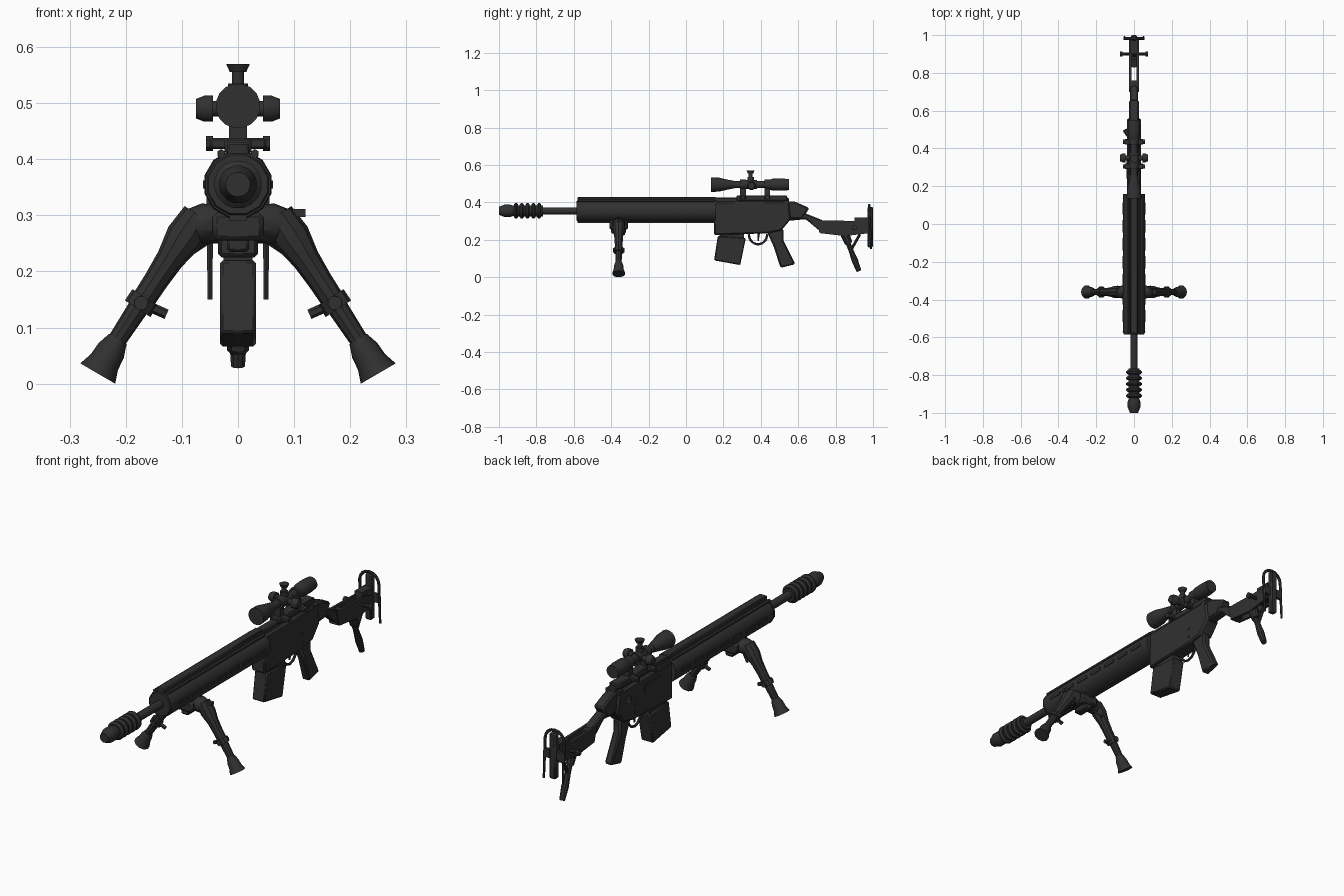
import bpy, bmesh, math
from mathutils import Vector

cube = bpy.data.objects.get("Cube")
if cube:
    bpy.data.objects.remove(cube)

black = bpy.data.materials.new("black metal")
black.use_nodes = True
black.diffuse_color = (.03, .03, .03, 1)
black.node_tree.nodes["Principled BSDF"].inputs["Base Color"].default_value = black.diffuse_color


def finish(name, bm):
    bmesh.ops.recalc_face_normals(bm, faces=bm.faces)
    mesh = bpy.data.meshes.new(name)
    bm.to_mesh(mesh)
    bm.free()
    mesh.materials.append(black)
    part = bpy.data.objects.new(name, mesh)
    bpy.context.collection.objects.link(part)
    part.select_set(True)
    bpy.context.view_layer.objects.active = part
    return part


def slab(name, outline, half_width, bevel=0, offset=0):
    """Side outline of (y, z) points, extruded across x around the offset."""
    bm = bmesh.new()
    face = bm.faces.new([bm.verts.new((offset - half_width, y, z)) for y, z in outline])
    grown = bmesh.ops.extrude_face_region(bm, geom=[face])["geom"]
    verts = [v for v in grown if isinstance(v, bmesh.types.BMVert)]
    bmesh.ops.translate(bm, verts=verts, vec=(2 * half_width, 0, 0))
    part = finish(name, bm)
    if bevel:
        modifier = part.modifiers.new("bevel", 'BEVEL')
        modifier.width, modifier.segments = bevel, 1
    return part


def box(name, half_width, front, back, bottom, top, bevel=0, offset=0):
    outline = [(front, bottom), (back, bottom), (back, top), (front, top)]
    return slab(name, outline, half_width, bevel, offset)


def tube(name, start, end, *radii, sides=12):
    """Round part whose radii are spaced evenly from start to end."""
    start, end = Vector(start), Vector(end)
    turn = (end - start).to_track_quat('Z', 'Y')
    if len(radii) == 1:
        radii *= 2
    bm = bmesh.new()
    rings = []
    for k, radius in enumerate(radii):
        centre = start.lerp(end, k / (len(radii) - 1))
        angles = [math.tau * (i + .5) / sides for i in range(sides)]
        rings.append([bm.verts.new(centre + turn @ Vector((radius * math.cos(a), radius * math.sin(a), 0)))
                      for a in angles])
    for lower, upper in zip(rings, rings[1:]):
        for i in range(sides):
            j = (i + 1) % sides
            bm.faces.new((lower[i], lower[j], upper[j], upper[i]))
    bm.faces.new(rings[0])
    bm.faces.new(rings[-1])
    return finish(name, bm)


def axial(name, front, back, height, *radii, sides=16):
    return tube(name, (0, front, height), (0, back, height), *radii, sides=sides)


def chain(name, points, radius, sides=6):
    for start, end in zip(points, points[1:]):
        tube(name, start, end, radius, sides=sides)


def mirror(*parts):
    for part in parts:
        part.modifiers.new("mirror", 'MIRROR').use_bisect_axis[0] = False


BORE = .355
SCOPE = .495
BIPOD = -.36

# Barrel and muzzle brake
axial("barrel", -.95, -.5, BORE, .019)
axial("muzzle_nose", -1, -.91, BORE, .022, .034, .034, .024)
axial("brake_core", -.92, -.765, BORE, .03)
for i in range(5):
    front = -.92 + i * .031
    axial("brake_ring", front, front + .022, BORE, .034, .043, .043, .034)

# Handguard with rails, side slots and a raised front collar
axial("handguard", -.58, .16, BORE, .06, sides=12)
axial("handguard_collar", -.585, -.57, BORE, .054, .062, sides=12)
box("top_rail", .02, -.58, .16, .4, .43, bevel=.004)
box("bottom_rail", .015, -.58, .15, .29, .31)
mirror(tube("rail_ridge", (.03, -.58, .41), (.03, .15, .41), .008, sides=6))
for i in range(7):
    front = -.52 + i * .095
    mirror(box("vent_plate", .003, front, front + .065, .348, .362, offset=.059))

# Receiver
slab("receiver", [(.15, .405), (.55, .405), (.56, .31), (.51, .25), (.44, .235), (.15, .225)],
     half_width=.036, bevel=.007)
box("receiver_rail", .02, .15, .55, .4, .425, bevel=.004)
slab("receiver_tang", [(.53, .405), (.58, .405), (.66, .37), (.62, .31), (.53, .31)],
     half_width=.026, bevel=.008)
box("charging_handle", .036, .52, .55, .39, .41)
box("ejection_port", .003, .24, .36, .33, .37, offset=-.036)
tube("forward_assist", (-.03, .47, .35), (-.05, .5, .35), .013, sides=8)
for height in (.27, .31):
    tube("receiver_pin", (-.039, .43, height), (.039, .43, height), .008, sides=8)

# Magazine, grip and trigger
slab("magazine", [(.17, .22), (.32, .21), (.29, .065), (.15, .09)], half_width=.032, bevel=.005)
box("magazine_neck", .026, .18, .31, .2, .24)
slab("pistol_grip", [(.43, .25), (.52, .26), (.52, .2), (.585, .07), (.505, .05), (.47, .16)],
     half_width=.02, bevel=.008)
guard = [math.pi * (1 + i / 6) for i in range(7)]
chain("trigger_guard", [(0, .385 + .05 * math.cos(a), .23 + .055 * math.sin(a)) for a in guard], .006)
tube("trigger", (0, .39, .24), (0, .385, .195), .006, .004, sides=6)

# Stock, open between its two side plates
slab("stock_neck", [(.53, .36), (.63, .345), (.73, .305), (.73, .235), (.64, .31), (.53, .3)],
     half_width=.022, bevel=.006)
mirror(slab("stock_side", [(.7, .305), (.93, .3), (.975, .28), (.975, .235), (.85, .22), (.72, .235)],
            half_width=.006, offset=.02))
box("stock_front", .02, .71, .76, .24, .3)
box("stock_rear", .02, .9, .975, .24, .32)
mirror(tube("sling_stud", (.02, .9, .265), (.07, .9, .265), .008, sides=8),
       tube("sling_knob", (.06, .9, .265), (.075, .9, .265), .014, sides=8))

# Butt with an arched rim and hanging side strips
arch = [math.pi * i / 8 for i in range(9)]
chain("butt_arch", [(.05 * math.cos(a), .98, .335 + .05 * math.sin(a)) for a in arch], .007)
mirror(tube("butt_strip", (.05, .98, .34), (.05, .99, .15), .007, .005, sides=6))
box("butt_plate", .016, .97, 1, .16, .375, bevel=.005)
box("butt_crossbar", .05, .975, .99, .25, .29)

# Rear monopod
tube("rear_leg_socket", (0, .85, .23), (0, .87, .18), .024, .02, sides=10)
tube("rear_leg", (0, .86, .2), (0, .925, .032), .013, .013, .017, .013, sides=10)
tube("rear_leg_brace", (0, .93, .23), (0, .885, .15), .008, sides=8)

# Scope, turrets and mounts
axial("scope_tube", .2, .5, SCOPE, .019)
axial("scope_bell", .135, .26, SCOPE, .04, .038, .028, .02)
axial("scope_saddle", .31, .38, SCOPE, .025)
axial("scope_eyepiece", .43, .55, SCOPE, .02, .032, .033, .033, .03)
tube("turret_stem", (0, .345, SCOPE), (0, .345, .56), .011)
tube("turret_base", (0, .345, SCOPE), (0, .345, .535), .018)
tube("turret_cap", (0, .345, .555), (0, .345, .57), .015, .022)
mirror(tube("side_turret", (0, .35, .49), (.05, .35, .49), .014),
       tube("side_turret_cap", (.045, .35, .49), (.075, .35, .49), .024, .024, .018))
box("mount_base", .024, .27, .54, .41, .438, bevel=.004)
for front in (.29, .42):
    back = front + .03
    axial("scope_ring", front, back, SCOPE, .027)
    box("ring_foot", .016, front, back, .42, .48)
    box("ring_clamp", .05, front, back, .418, .438, bevel=.004)
    middle = (front + back) / 2
    mirror(tube("clamp_nut", (.045, middle, .428), (.057, middle, .428), .013, sides=6))

# Bipod
box("bipod_block", .045, -.41, -.31, .255, .305, bevel=.008)
box("bipod_clamp", .02, -.4, -.32, .235, .27, bevel=.005)
box("bipod_lever", .035, -.37, -.35, .297, .311, offset=.085)
hip = Vector((.07, BIPOD, .3))
ankle = Vector((.225, BIPOD, .063))
toe = Vector((.25, BIPOD, .018))
knee = hip.lerp(ankle, .66)
along = (ankle - hip).normalized()
mirror(tube("bipod_shoulder", (.035, BIPOD, .285), (.095, BIPOD, .285), .034, .036, .024, sides=10),
       tube("bipod_upper_leg", hip, knee, .03, .034, .025, .022, .021, sides=10),
       tube("bipod_collar", knee - along * .012, knee + along * .012, .027, sides=10),
       tube("bipod_lower_leg", knee, ankle, .019, .016, sides=10),
       tube("bipod_foot", ankle - along * .02, toe, .018, .026, .028, .036, sides=10),
       tube("leg_lock", knee - Vector((0, .03, 0)), knee + Vector((0, .03, 0)), .013, sides=8),
       tube("leg_lever", knee, knee - Vector((.045, 0, .02)), .009, sides=6),
       tube("leg_spring", (.045, BIPOD, .26), (.09, BIPOD + .03, .23), .006, sides=6))

bpy.ops.object.shade_smooth_by_angle(angle=math.radians(35))
